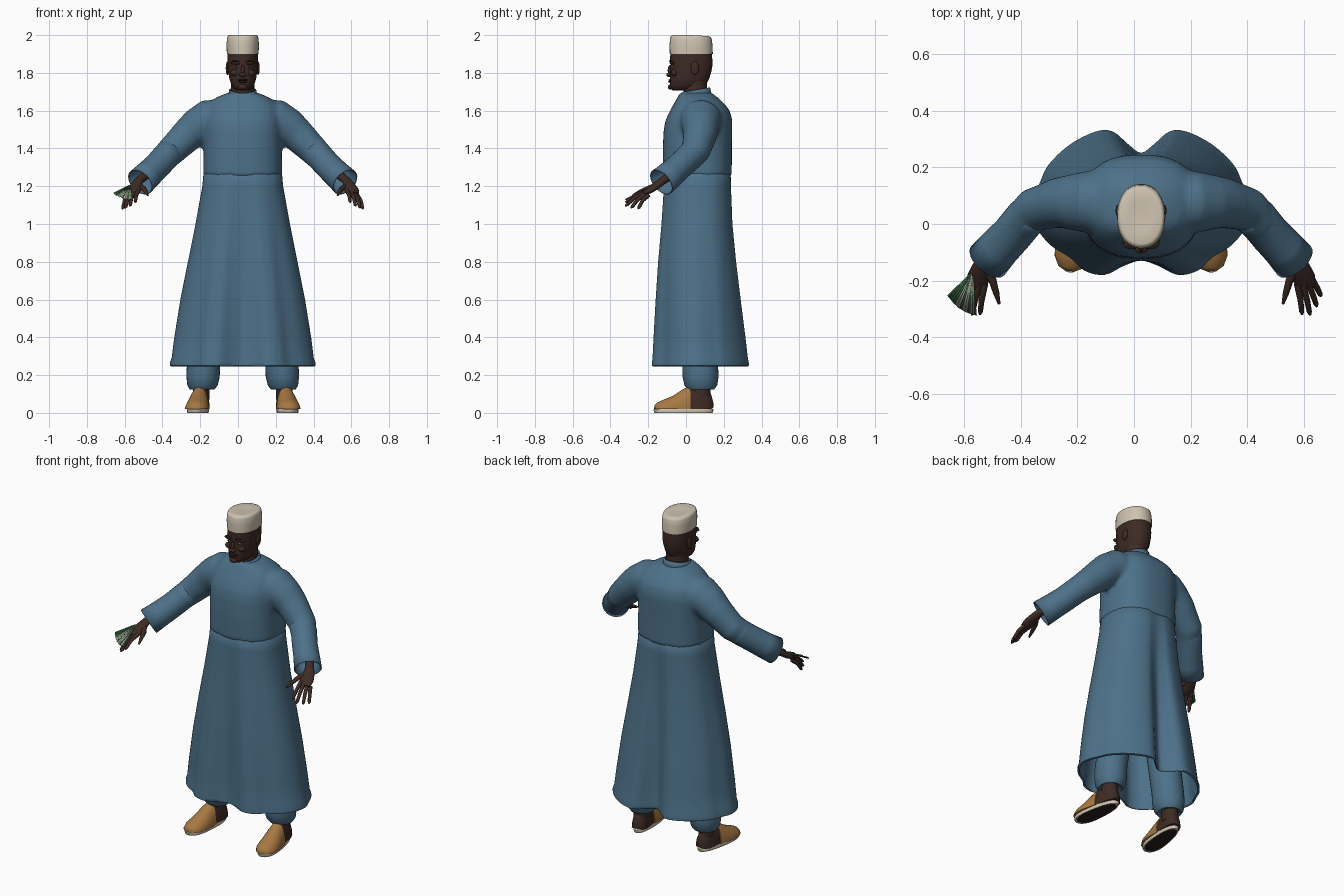
import bpy, bmesh, math
from mathutils import Vector

if "Cube" in bpy.data.objects:
    bpy.data.objects.remove(bpy.data.objects["Cube"])

CX = 0.025  # body centre line


def material(name, rgb):
    m = bpy.data.materials.new(name)
    m.diffuse_color = (*rgb, 1)
    m.use_nodes = True
    m.node_tree.nodes["Principled BSDF"].inputs["Base Color"].default_value = m.diffuse_color
    return m


BLUE = material("blue cloth", (0.075, 0.165, 0.25))
SKIN = material("dark skin", (0.048, 0.024, 0.018))
DARK = material("dark brown", (0.02, 0.012, 0.01))
CREAM = material("cream cloth", (0.62, 0.55, 0.44))
TAN = material("tan leather", (0.39, 0.19, 0.055))
GREEN = material("note green", (0.05, 0.17, 0.07))
PAPER = material("note paper", (0.45, 0.47, 0.36))
WHITE = material("eye white", (0.35, 0.3, 0.27))


def loft(bm, rings, cap0=True, cap1=True):
    vs = [[bm.verts.new(p) for p in r] for r in rings]
    n = len(rings[0])
    for a, b in zip(vs, vs[1:]):
        for i in range(n):
            bm.faces.new((a[i], a[(i + 1) % n], b[(i + 1) % n], b[i]))
    if cap0:
        bm.faces.new(vs[0][::-1])
    if cap1:
        bm.faces.new(vs[-1])


def oval(z, hw, y0, y1, p=2.0, n=32):
    """Horizontal rounded ring between y0 and y1."""
    out = []
    for i in range(n):
        a = 2 * math.pi * i / n
        c, s = math.cos(a), math.sin(a)
        k = (abs(c) ** p + abs(s) ** p) ** (-1 / p)
        out.append((hw * c * k, (y0 + y1) / 2 + (y1 - y0) / 2 * s * k, z))
    return out


def tube(pts, radii, n=16):
    """Oval rings along a path; radius pair is (sideways, upward)."""
    pts = [Vector(p) for p in pts]
    rings = []
    for i, p in enumerate(pts):
        t = (pts[min(i + 1, len(pts) - 1)] - pts[max(i - 1, 0)]).normalized()
        side = t.cross(Vector((0, 0, 1))).normalized()
        up = side.cross(t)
        a, b = radii[i] if isinstance(radii[i], tuple) else (radii[i], radii[i])
        rings.append([p + side * a * math.cos(k * 2 * math.pi / n)
                      + up * b * math.sin(k * 2 * math.pi / n) for k in range(n)])
    return rings


def finish(name, bm, mats, mirror=False, thick=0, subsurf=0, x=CX, angle=50):
    bmesh.ops.recalc_face_normals(bm, faces=bm.faces)
    me = bpy.data.meshes.new(name)
    bm.to_mesh(me)
    bm.free()
    for m in mats:
        me.materials.append(m)
    me.polygons.foreach_set("use_smooth", [True] * len(me.polygons))
    me.set_sharp_from_angle(angle=math.radians(angle))
    ob = bpy.data.objects.new(name, me)
    ob.location.x = x
    bpy.context.collection.objects.link(ob)
    if thick:
        s = ob.modifiers.new("thickness", "SOLIDIFY")
        s.thickness, s.offset = thick, -1
    if subsurf:
        s = ob.modifiers.new("smooth", "SUBSURF")
        s.levels = s.render_levels = subsurf
    if mirror:
        ob.modifiers.new("mirror", "MIRROR")
    return ob


def ball(bm, loc, size):
    r = bmesh.ops.create_uvsphere(bm, u_segments=16, v_segments=10, radius=1)
    for v in r["verts"]:
        v.co = Vector(loc) + Vector([c * s for c, s in zip(v.co, size)])


# Skirt: wavy hem outline fading into a rounded waist
HEM = [(0, -.13), (.06, -.148), (.13, -.18), (.2, -.165), (.25, -.12), (.32, -.075),
       (.37, -.01), (.385, .07), (.355, .15), (.325, .21), (.25, .28), (.16, .325),
       (.1, .325), (.045, .28), (0, .25)]
loop = HEM + [(-x, y) for x, y in HEM[-2:0:-1]]
hem = []
for i in range(len(loop)):
    p0, p1, p2, p3 = (Vector(loop[(i + k) % len(loop)]) for k in (-1, 0, 1, 2))
    for j in range(4):
        t = j / 4
        q = 0.5 * (2 * p1 + (p2 - p0) * t + (2 * p0 - 5 * p1 + 4 * p2 - p3) * t * t
                   + (3 * p1 - p0 - 3 * p2 + p3) * t ** 3)
        hem.append((q.x / .385, (q.y - .0725) / .2525))


def skirt_ring(z, hw, y0, y1):
    f = max(0, min(1, (1.3 - z) / 0.95))
    out = []
    for u, v in hem:
        r = math.hypot(u, v)
        c, s = u / r, v / r
        k = (abs(c) ** 2.5 + abs(s) ** 2.5) ** (-1 / 2.5)
        out.append((hw * (u * f + c * k * (1 - f)),
                    (y0 + y1) / 2 + (y1 - y0) / 2 * (v * f + s * k * (1 - f)), z))
    return out


bm = bmesh.new()
loft(bm, [skirt_ring(*l) for l in (
    (1.32, .203, -.117, .237), (1.2, .214, -.12, .24), (1.0, .25, -.133, .247), (.8, .29, -.15, .265),
    (.6, .33, -.162, .287), (.4, .362, -.172, .31), (.29, .376, -.177, .322),
    (.265, .386, -.18, .327), (.25, .385, -.18, .327), (.245, .375, -.172, .32))], False, False)
finish("robe_skirt", bm, [BLUE], thick=.008)

# Robe top: chest and upper sleeves fused together
bm = bmesh.new()
loft(bm, [oval(z, hw, a, b, 2.5, 48) for z, hw, a, b in (
    (1.25, .21, -.122, .242), (1.4, .207, -.123, .243), (1.5, .208, -.118, .245), (1.55, .208, -.108, .245),
    (1.6, .2, -.085, .232), (1.64, .178, -.062, .2), (1.67, .14, -.045, .168), (1.695, .08, -.033, .135))])
for s in (-1, 1):
    loft(bm, tube([(s * x, y, z) for x, y, z in (
        (.07, .08, 1.555), (.19, .078, 1.548), (.24, .077, 1.515), (.29, .075, 1.473), (.38, .05, 1.385),
        (.43, -.005, 1.335))], [.105, .11, .1, .09, .078, .072], 24))
top = finish("robe_top", bm, [BLUE])
r = top.modifiers.new("fuse", "REMESH")
r.mode, r.voxel_size, r.use_smooth_shade = "VOXEL", .012, True
sm = top.modifiers.new("soften", "SMOOTH")
sm.factor, sm.iterations = .5, 8

# Open forearm sleeves
bm = bmesh.new()
loft(bm, tube([(.36, .058, 1.405), (.41, .02, 1.355), (.455, -.035, 1.305), (.5, -.082, 1.262), (.542, -.13, 1.222)],
              [.074, .073, .072, .074, .078], 24), False, False)
finish("sleeve", bm, [BLUE], mirror=True, thick=.006)

# Collar with a front notch
bm = bmesh.new()
rings = []
for z, k in ((1.67, .008), (1.7, 0), (1.722, -.004)):
    rings.append([(x, y, z + (y - .12) * .17 - (max(0, .03 - abs(x)) * .8 if y < 0 and z > 1.69 else 0))
                  for x, y, z in oval(z, .076 + k, -.034 - k, .132 + k)])
loft(bm, rings, False, False)
finish("collar", bm, [BLUE], thick=.009)

# Head and neck
bm = bmesh.new()
loft(bm, [oval(z, .062, -.012, .112) for z in (1.63, 1.7, 1.77)])
loft(bm, [oval(*l, 2.2) for l in (
    (1.708, .03, -.07, .03), (1.715, .043, -.082, .07), (1.735, .06, -.086, .105), (1.77, .071, -.084, .123),
    (1.81, .077, -.083, .135), (1.835, .079, -.08, .139), (1.86, .081, -.087, .14), (1.92, .08, -.08, .136))])
ball(bm, (0, -.09, 1.79), (.021, .014, .011))
ball(bm, (0, -.084, 1.812), (.01, .013, .03))
ball(bm, (0, -.084, 1.726), (.024, .012, .014))
for s in (-1, 1):
    ball(bm, (s * .034, -.073, 1.853), (.03, .014, .009))
    ball(bm, (s * .042, -.062, 1.8), (.024, .018, .018))
    ball(bm, (s * .081, .047, 1.825), (.009, .022, .036))
finish("head", bm, [SKIN])

# Eyes, brows and lips
for name, mat, loc, size in (("eye", WHITE, (.034, -.0735, 1.834), (.013, .006, .005)),
                             ("pupil", DARK, (.034, -.077, 1.834), (.005, .004, .005)),
                             ("brow", DARK, (.034, -.078, 1.861), (.023, .011, .004)),
                             ("upper_lip", DARK, (.01, -.083, 1.762), (.019, .01, .005)),
                             ("lower_lip", SKIN, (.008, -.083, 1.753), (.016, .012, .006))):
    bm = bmesh.new()
    ball(bm, loc, size)
    finish(name, bm, [mat], mirror=True)

# Cap with a slightly sunken crown
bm = bmesh.new()
loft(bm, [[(x, y, z - (.06 * max(0, y - .03) if z > 1.95 else 0)) for x, y, z in oval(*l, 2.2)] for l in (
    (1.9, .08, -.082, .138), (1.9, .084, -.086, .142), (1.95, .086, -.087, .14), (1.985, .083, -.084, .136),
    (1.996, .079, -.079, .131), (2.0, .071, -.07, .122), (1.993, .04, -.025, .08))])
finish("cap", bm, [CREAM])

# Hands
bm = bmesh.new()
loft(bm, tube([(.5, -.06, 1.27), (.55, -.125, 1.228), (.564, -.155, 1.205), (.576, -.19, 1.18), (.582, -.222, 1.16)],
              [(.026, .024), (.025, .021), (.034, .02), (.04, .018), (.034, .011)]))
for base, tip in (((.552, -.212, 1.175), (.57, -.32, 1.115)), ((.572, -.215, 1.168), (.598, -.322, 1.095)),
                  ((.591, -.21, 1.16), (.622, -.292, 1.085)), ((.606, -.197, 1.153), (.637, -.255, 1.08))):
    a, b = Vector(base), Vector(tip)
    mid = a.lerp(b, .5) + Vector((.003, -.004, .008))
    loft(bm, tube([a, mid, a.lerp(b, .9), b], [.0115, .0105, .009, .004], 10))
loft(bm, tube([(.553, -.155, 1.205), (.525, -.2, 1.188), (.512, -.245, 1.17), (.502, -.282, 1.152)],
              [.015, .014, .011, .005], 10))
finish("hand", bm, [SKIN], mirror=True)

# Fan of banknotes: overlapping wedges with alternate stripes
bm = bmesh.new()
apex, left, right = Vector((-.57, -.165, 1.207)), Vector((-.66, -.252, 1.163)), Vector((-.556, -.322, 1.128))
N = 13
for i in range(N):
    def edge(t, k):
        d = left.lerp(right, t) - apex
        return apex + d * k * (1 + .12 * math.sin(math.pi * t))
    lift = Vector((0, 0, .002 * (i % 2)))
    q = [edge(i / N, .08), edge(i / N, 1), edge((i + 1) / N, 1), edge((i + 1) / N, .08)]
    f = bm.faces.new([bm.verts.new(p + lift) for p in q])
    f.material_index = 0 if i < 4 or i % 3 == 0 else 1
finish("banknote_fan", bm, [GREEN, PAPER], thick=.003, x=0)

# Gathered trouser legs
bm = bmesh.new()
loft(bm, [[(x + cx, y, z) for x, y, z in oval(z, hw, a, b)] for z, hw, a, b, cx in (
    (.135, .05, .025, .135, .215), (.125, .066, .008, .15, .215), (.145, .08, -.008, .165, .213),
    (.19, .088, -.018, .172, .21), (.25, .088, -.018, .17, .208), (.5, .09, -.02, .17, .17), (.9, .095, -.03, .18, .11))])
finish("trouser_leg", bm, [BLUE], mirror=True)


def turned(p, ang=math.radians(7)):
    """Turn the foot outward about the ankle."""
    x, y = p[0], p[1] - .08
    return (.222 + x * math.cos(ang) - y * math.sin(ang), .08 + x * math.sin(ang) + y * math.cos(ang), p[2])


def foot_part(name, mat, sections):
    b = bmesh.new()
    loft(b, [[turned((hw * math.cos(a), y, z0 + h * math.sin(a) + (0 if math.sin(a) > 0 else -.3 * h * math.sin(a))))
              if math.sin(a) > 0 else turned((hw * math.cos(a), y, z0))
              for a in [2 * math.pi * k / 24 for k in range(24)]] for y, hw, z0, h in sections])
    finish(name, b, [mat], mirror=True)


# Slipper uppers and bare heels
foot_part("slipper_upper", TAN, ((-.168, .018, .02, .02), (-.155, .042, .02, .035), (-.12, .06, .02, .05),
                                 (-.07, .063, .02, .07), (-.02, .058, .02, .103), (.018, .053, .02, .122)))
foot_part("heel", SKIN, ((0, .047, .02, .11), (.05, .047, .02, .125), (.1, .045, .02, .12),
                         (.132, .034, .022, .08), (.144, .016, .028, .03)))
bm = bmesh.new()
loft(bm, [[(x + .22, y, z) for x, y, z in oval(z, .043, .025, .13)] for z in (.07, .12, .2)])
finish("ankle", bm, [SKIN], mirror=True)

# Slipper soles with a dark underside
bm = bmesh.new()
sole = []
for i in range(32):
    a = 2 * math.pi * i / 32
    s = math.sin(a)
    sole.append((math.cos(a) * (.058 - .009 * s - .006 * math.cos(2 * a)), -.014 + .158 * s))
loft(bm, [[turned((x * k, y * k, z)) for x, y in sole] for z, k in ((0, .9), (0, .98), (.004, 1), (.018, 1.01), (.021, .98))])
bm.normal_update()
for f in bm.faces:
    if len(f.verts) > 4 and f.calc_center_median().z < .005:
        f.material_index = 1
finish("slipper_sole", bm, [CREAM, DARK], mirror=True)
